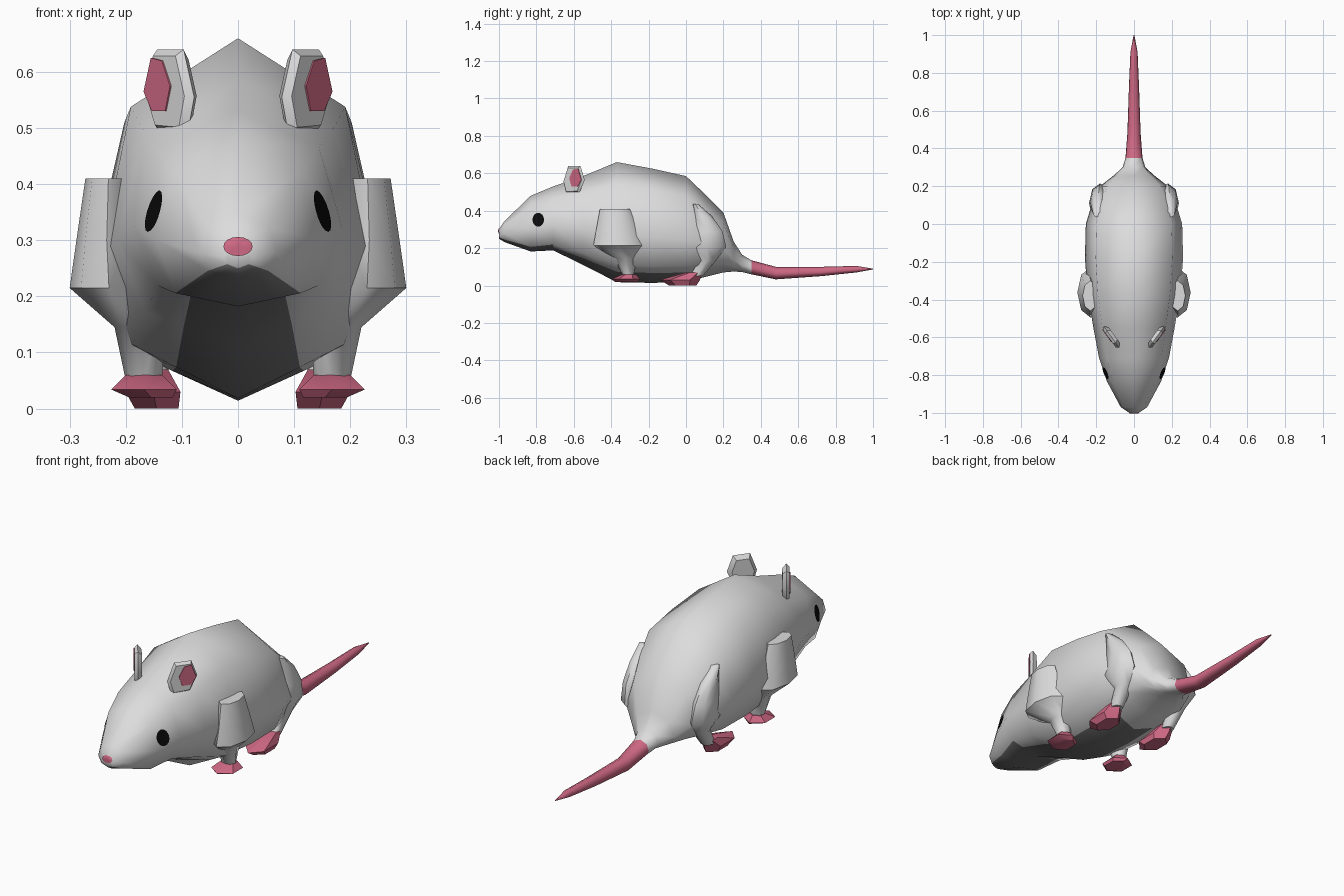
import bpy, bmesh, math
from mathutils import Vector
from mathutils.bvhtree import BVHTree

if "Cube" in bpy.data.objects:
    bpy.data.objects.remove(bpy.data.objects["Cube"])


def material(name, rgb):
    m = bpy.data.materials.new(name)
    m.diffuse_color = (*rgb, 1)
    m.use_nodes = True
    m.node_tree.nodes["Principled BSDF"].inputs["Base Color"].default_value = m.diffuse_color
    return m


WHITE = material("white fur", (0.72, 0.72, 0.72))
GREY = material("dark grey belly", (0.18, 0.18, 0.18))
PINK = material("pink skin", (0.62, 0.14, 0.23))
BLACK = material("black eye", (0.003, 0.003, 0.003))


def make(name, verts, faces, mats, angle=None, mirror=False):
    me = bpy.data.meshes.new(name)
    me.from_pydata(verts, [], faces)
    bm = bmesh.new()
    bm.from_mesh(me)
    bmesh.ops.recalc_face_normals(bm, faces=bm.faces)
    bm.to_mesh(me)
    bm.free()
    ob = bpy.data.objects.new(name, me)
    bpy.context.collection.objects.link(ob)
    for m in mats:
        me.materials.append(m)
    if angle:
        bpy.ops.object.select_all(action='DESELECT')
        bpy.context.view_layer.objects.active = ob
        ob.select_set(True)
        bpy.ops.object.shade_smooth_by_angle(angle=math.radians(angle))
    if mirror:
        ob.modifiers.new("mirror", 'MIRROR').use_mirror_merge = False
    return ob


def loft(name, rings, mats, **kw):
    """Skin a list of equal-sized point rings and cap both ends."""
    n = len(rings[0])
    verts = [p for r in rings for p in r]
    faces = [(k * n + i, k * n + (i + 1) % n, (k + 1) * n + (i + 1) % n, (k + 1) * n + i)
             for k in range(len(rings) - 1) for i in range(n)]
    faces += [tuple(range(n)), tuple(range(len(verts) - n, len(verts)))]
    return make(name, verts, faces, mats, **kw)


# Body with head and tail: y, bottom z, top z, half width, height fraction of lower corner
SECTIONS = [
    (-1.0, .25, .30, .025, .15), (-.97, .232, .345, .07, .12), (-.83, .182, .48, .145, .08),
    (-.71, .188, .53, .185, .09), (-.55, .11, .585, .215, .13), (-.37, .018, .66, .245, .15),
    (-.18, .014, .625, .26, .15), (0, .02, .585, .255, .15), (.10, .045, .49, .225, .15),
    (.20, .07, .39, .18, .15), (.255, .075, .235, .11, .15), (.30, .072, .165, .06, .15),
    (.35, .06, .135, .045, .15), (.48, .033, .10, .035, .15), (.72, .05, .10, .027, .15),
    (.91, .07, .105, .019, .15), (1.0, .086, .09, .002, .15)]


def body_ring(y, zb, zt, w, low):
    h = zt - zb
    side = [(.78 * w, .81), (w, .40), (.77 * w, low), (.45 * w, low * .58)]
    pts = [(0, .0 + 1)] + side + [(0, 0)] + [(-x, t) for x, t in reversed(side)]
    return [(x, y, zb + t * h) for x, t in pts]


body = loft("body_and_tail", [body_ring(*s) for s in SECTIONS], [WHITE, GREY, PINK], angle=75)
for i, p in enumerate(body.data.polygons):
    strip, y = i % 10, p.center.y
    if y > .35:
        p.material_index = 2
    elif i < 160 and ((strip in (4, 5) and y < .04) or (strip in (3, 6) and y < -.74)):
        p.material_index = 1

# Eyes and nose: thin plates laid on the body surface
tree = BVHTree.FromPolygons([v.co for v in body.data.vertices],
                            [p.vertices[:] for p in body.data.polygons])


def plate(name, start, along, u, v, mat, mirror):
    start, along, u, v = (Vector(a) for a in (start, along, u, v))
    n, verts, faces = 16, [], []
    for f in (0, .35, .7, 1):
        for i in range(n if f else 1):
            a = 2 * math.pi * i / n
            o = start + f * (u * math.cos(a) + v * math.sin(a))
            hit = tree.ray_cast(o, along)[0]
            verts.append((hit if hit else o + along) - along * .004)
    for i in range(n):
        j = (i + 1) % n
        faces.append((0, 1 + i, 1 + j))
        for k in (1, 1 + n):
            faces.append((k + i, k + n + i, k + n + j, k + j))
    make(name, verts, faces, [mat], angle=60, mirror=mirror)


plate("eye", (1, -.79, .352), (-1, 0, 0), (0, .031, 0), (0, 0, .037), BLACK, True)
plate("nose", (0, -2, .289), (0, 1, 0), (.026, 0, 0), (0, 0, .017), PINK, False)

# Ears: flat plates turned outwards, with a pink inside
OUTLINE = [(.02, .49), (.105, .495), (.14, .565), (.112, .64), (.032, .64), (0, .555)]
BASE, U, N = Vector((.078, -.655, 0)), Vector((.59, .81, 0)), Vector((.81, -.59, 0))


def ear_pt(u, z, d):
    return BASE + U * u + N * d + Vector((0, 0, z))


def scaled(s):
    return [(.07 + (u - .07) * s, .565 + (z - .565) * s) for u, z in OUTLINE]


loft("ear", [[ear_pt(u, z, d) for u, z in scaled(s)]
             for s, d in ((.75, -.018), (1, 0), (.85, .014))], [WHITE], angle=40, mirror=True)
INNER = [(.065, .53), (.105, .53), (.13, .565), (.108, .625), (.075, .62), (.05, .575)]
loft("ear_inside", [[ear_pt(u, z, d) for u, z in INNER] for d in (.010, .017)],
     [PINK], mirror=True)


# Legs and feet: rings given as z, x range, y range
def limb(name, rows, mat, n=8, angle=50):
    rings = []
    for z, x0, x1, y0, y1 in rows:
        rings.append([((x0 + x1) / 2 + (x1 - x0) / 2 * math.sin(2 * math.pi * i / n),
                       (y0 + y1) / 2 - (y1 - y0) / 2 * math.cos(2 * math.pi * i / n), z)
                      for i in range(n)])
    loft(name, rings, [mat], angle=angle, mirror=True)


limb("front_leg", [(.41, .19, .272, -.46, -.30), (.30, .18, .288, -.48, -.26),
                   (.215, .16, .30, -.495, -.23), (.145, .13, .22, -.385, -.265),
                   (.05, .135, .20, -.335, -.28)], WHITE)
limb("front_foot", [(.06, .13, .205, -.34, -.27), (.034, .10, .235, -.40, -.245),
                    (.02, .11, .20, -.38, -.26)], PINK, n=6, angle=30)
limb("hind_leg", [(.435, .16, .215, .035, .065), (.37, .15, .225, .04, .14),
                  (.29, .14, .232, .035, .195), (.205, .12, .238, .005, .215),
                  (.135, .12, .20, .07, .16), (.05, .125, .185, .02, .09)], WHITE)
limb("hind_foot", [(.07, .12, .19, .0, .085), (.03, .095, .208, -.14, .075),
                   (0, .10, .19, -.09, .055)], PINK, n=6, angle=30)
